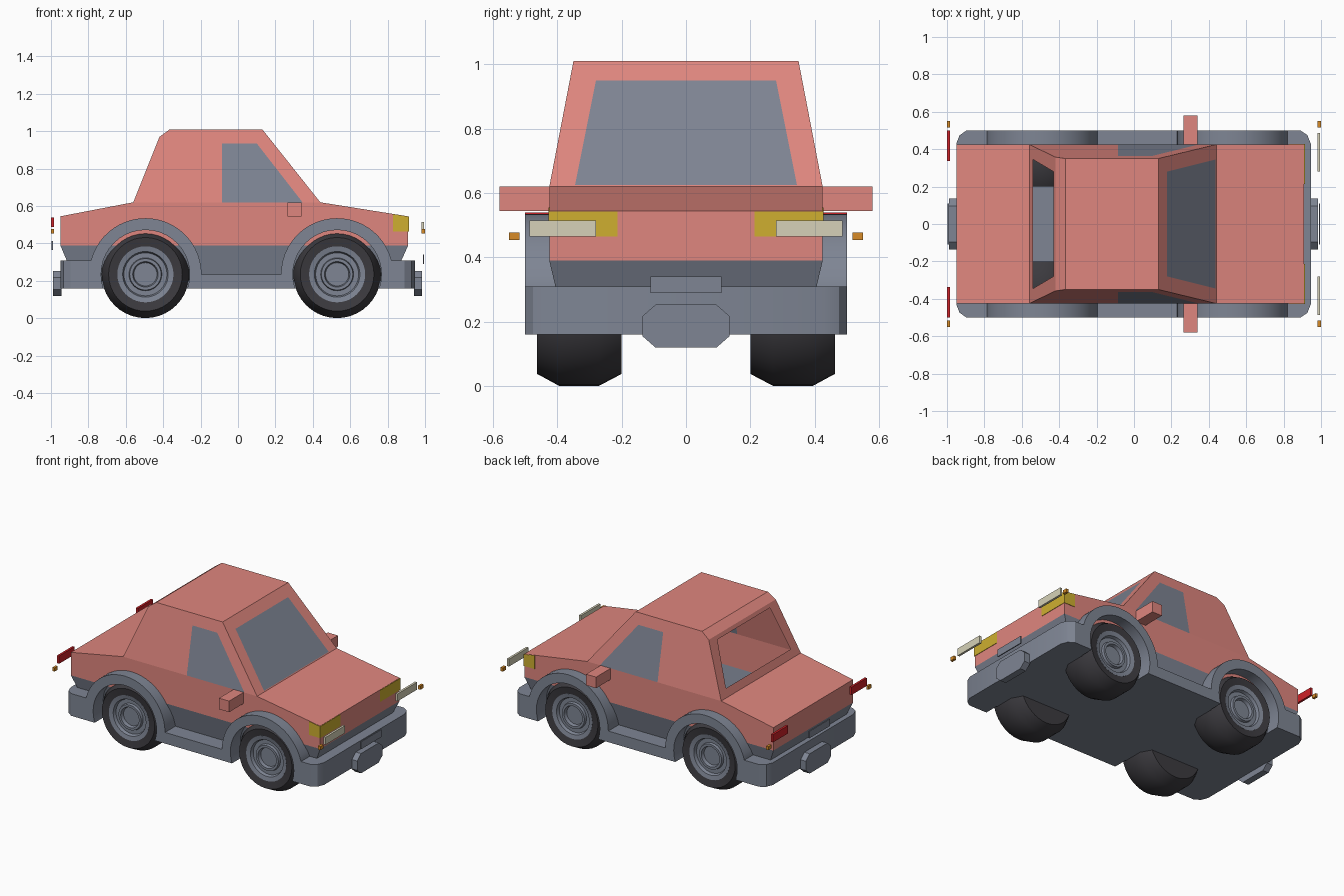
import bpy, bmesh, math

if "Cube" in bpy.data.objects:
    bpy.data.objects.remove(bpy.data.objects["Cube"])


def material(name, rgb):
    m = bpy.data.materials.new(name)
    m.use_nodes = True
    m.diffuse_color = (*rgb, 1)
    m.node_tree.nodes["Principled BSDF"].inputs["Base Color"].default_value = (*rgb, 1)
    return m


RED = material("coral paint", (0.74, 0.24, 0.21))
GREY = material("slate grey", (0.21, 0.235, 0.295))
TYRE = material("dark rubber", (0.045, 0.043, 0.05))
YELLOW = material("headlight yellow", (0.62, 0.43, 0.03))
CREAM = material("lamp cream", (0.67, 0.64, 0.48))
ORANGE = material("indicator orange", (0.68, 0.26, 0.02))
TAIL = material("tail lamp red", (0.62, 0.015, 0.02))
made = []


def finish(name, bm, *mats):
    bmesh.ops.remove_doubles(bm, verts=bm.verts, dist=0.0001)
    bmesh.ops.recalc_face_normals(bm, faces=bm.faces)
    mesh = bpy.data.meshes.new(name)
    bm.to_mesh(mesh)
    bm.free()
    for m in mats:
        mesh.materials.append(m)
    ob = bpy.data.objects.new(name, mesh)
    bpy.context.collection.objects.link(ob)
    made.append(ob)
    return ob


def face(bm, pts, mat=0):
    f = bm.faces.new([bm.verts.new(p) for p in pts])
    f.material_index = mat


def prism(name, pts, axis, a, b, mat):
    """Extrude a 2D outline from a to b along an axis."""
    place = {"x": lambda u, v, t: (t, u, v),
             "y": lambda u, v, t: (u, t, v),
             "z": lambda u, v, t: (u, v, t)}[axis]
    bm = bmesh.new()
    n = len(pts)
    face(bm, [place(*p, a) for p in pts])
    face(bm, [place(*p, b) for p in pts])
    for i in range(n):
        p, q = pts[i], pts[(i + 1) % n]
        face(bm, [place(*p, a), place(*q, a), place(*q, b), place(*p, b)])
    return finish(name, bm, mat)


def box(name, x, y, z, mat):
    return prism(name, [(x[0], y[0]), (x[1], y[0]), (x[1], y[1]), (x[0], y[1])],
                 "z", z[0], z[1], mat)


def arc(cx, cz, r, a0, a1, n=24):
    angles = [math.radians(a0 + (a1 - a0) * i / n) for i in range(n + 1)]
    return [(cx + r * math.cos(a), cz + r * math.sin(a)) for a in angles]


# Body shell: one outline, cabin sides leaning inward above the belt line
BELT, ROOF, HALF = 0.62, 1.01, 0.425


def side_point(x, z, s):
    lean = max(0, (z - BELT) / (ROOF - BELT))
    return (x, s * (HALF - 0.075 * lean), z)


tail_low, tail_top, rear_base = (-0.95, 0.39), (-0.95, 0.545), (-0.56, BELT)
rear_top, roof_back, roof_front = (-0.42, 0.97), (-0.365, ROOF), (0.13, ROOF)
screen_base, nose_top, nose_low = (0.44, BELT), (0.91, 0.545), (0.91, 0.39)
window = [(-0.085, BELT), (-0.085, 0.935), (0.10, 0.935), (0.345, BELT)]

bm = bmesh.new()
for s in (1, -1):
    def panel(pts, mat=0):
        face(bm, [side_point(x, z, s) for x, z in pts], mat)
    panel([tail_low, tail_top, rear_base, screen_base, nose_top, nose_low])
    panel([rear_base, rear_top, roof_back, roof_front, window[2], window[1], window[0]])
    panel([roof_front, screen_base, window[3], window[2]])
    panel(window, 1)


def strip(p, q):
    face(bm, [side_point(*p, 1), side_point(*q, 1), side_point(*q, -1), side_point(*p, -1)])


def framed(base, top, low, high, glazed):
    """Sloped panel with a tapered window, open or glazed."""
    def at(z, y):
        t = (z - base[1]) / (top[1] - base[1])
        return (base[0] + t * (top[0] - base[0]), y, z)
    outer = [side_point(*base, 1), side_point(*top, 1), side_point(*top, -1), side_point(*base, -1)]
    inner = [at(low, 0.345), at(high, 0.28), at(high, -0.28), at(low, -0.345)]
    for i in range(4):
        j = (i + 1) % 4
        face(bm, [outer[i], outer[j], inner[j], inner[i]])
    if glazed:
        face(bm, inner, 1)


for p, q in ((tail_low, tail_top), (tail_top, rear_base), (rear_top, roof_back),
             (roof_back, roof_front), (screen_base, nose_top), (nose_top, nose_low)):
    strip(p, q)
framed(rear_base, rear_top, 0.67, 0.945, False)
framed(screen_base, roof_front, 0.625, 0.95, True)
finish("body_shell", bm, RED, GREY)

# Tapered skirt under the body
bm = bmesh.new()


def ring(x0, x1, y, z):
    return [(x0, -y, z), (x1, -y, z), (x1, y, z), (x0, y, z)]


upper, lower = ring(-0.95, 0.91, HALF, 0.39), ring(-0.87, 0.825, 0.38, 0.2)
for i in range(4):
    j = (i + 1) % 4
    face(bm, [upper[i], upper[j], lower[j], lower[i]])
finish("body_skirt", bm, GREY)

# Floor pan and bumpers with cut corners
box("floor_pan", (-0.88, 0.88), (-0.4, 0.4), (0.16, 0.2), GREY)
for name, d, inner, end in (("front_bumper", 1, 0.82, 0.945), ("rear_bumper", -1, 0.785, 0.95)):
    half = [(inner, 0.5), (end - 0.055, 0.5), (end - 0.018, 0.475), (end, 0.43)]
    plan = half + [(x, -y) for x, y in reversed(half)]
    prism(name, [(d * x, y) for x, y in plan], "z", 0.16, 0.31, GREY)

# Fenders, sills and wheels on both sides
REAR, FRONT, AXLE = -0.495, 0.53, 0.235
a_out = math.degrees(math.asin(0.075 / 0.3))
a_cut = math.degrees(math.asin(0.075 / 0.237))
fender = [(-0.785, 0.16)]
fender += arc(REAR, AXLE, 0.3, 180 - a_out, 0)
fender += arc(FRONT, AXLE, 0.3, 180, a_out)
fender += [(0.82, 0.16)]
fender += arc(FRONT, AXLE, 0.237, -a_cut, 180 + a_cut)
fender += arc(REAR, AXLE, 0.237, -a_cut, 180 + a_cut)


def lathe(name, profile, cx, s, mat, n=40):
    """Spin (radius, y) points round a wheel axle."""
    bm = bmesh.new()
    rings = [[(x, s * y, z) for x, z in arc(cx, AXLE, r, 0, 360, n)] for r, y in profile]
    for a, b in zip(rings, rings[1:]):
        for i in range(n):
            face(bm, [a[i], a[i + 1], b[i + 1], b[i]])
    for end in (rings[0], rings[-1]):
        face(bm, end[:-1])
    return finish(name, bm, mat)


tyre = [(0.1, 0.2), (0.197, 0.2), (0.234, 0.27), (0.234, 0.395), (0.197, 0.463), (0.148, 0.455), (0.14, 0.42)]
rim = [(0.15, 0.41), (0.15, 0.456), (0.122, 0.45), (0.115, 0.43), (0.088, 0.43),
       (0.084, 0.447), (0.068, 0.447), (0.062, 0.425)]
for s, side in ((1, "left"), (-1, "right")):
    prism(side + "_fenders", fender, "y", s * 0.39, s * 0.5, GREY)
    for cx, end in ((FRONT, "front"), (REAR, "rear")):
        lathe(f"{end}_{side}_tyre", tyre, cx, s, TYRE)
        lathe(f"{end}_{side}_rim", rim, cx, s, GREY)
    # Door mirror, wraparound headlight and lamps
    box(side + "_mirror", (0.265, 0.34), (s * 0.41, s * 0.58), (0.545, 0.62), RED)
    prism(side + "_headlight", [(0.83, 0.465), (0.913, 0.465), (0.913, 0.543), (0.83, 0.556)],
          "y", s * 0.213, s * 0.428, YELLOW)
    box(side + "_front_lamp", (0.98, 0.995), (s * 0.28, s * 0.487), (0.465, 0.515), CREAM)
    box(side + "_tail_lamp", (-1, -0.985), (s * 0.338, s * 0.5), (0.487, 0.54), TAIL)
    for end, x in (("front", (0.982, 1.0)), ("rear", (-1, -0.984))):
        box(f"{end}_{side}_indicator", x, (s * 0.517, s * 0.55), (0.454, 0.478), ORANGE)

# Plates and eight-sided bumper pads
box("front_plate", (0.988, 0.995), (-0.11, 0.11), (0.29, 0.34), GREY)
box("rear_plate", (-0.998, -0.99), (-0.11, 0.11), (0.365, 0.412), GREY)
pad = [(0.135, 0.155), (0.135, 0.218), (0.095, 0.253), (-0.095, 0.253),
       (-0.135, 0.218), (-0.135, 0.155), (-0.095, 0.12), (0.095, 0.12)]
prism("front_pad", pad, "x", 0.94, 0.985, GREY)
prism("rear_pad", pad, "x", -0.99, -0.945, GREY)

# Smooth curved parts, keeping edges sharp
bpy.ops.object.select_all(action="DESELECT")
for ob in made:
    ob.select_set(True)
bpy.context.view_layer.objects.active = made[0]
bpy.ops.object.shade_smooth_by_angle(angle=math.radians(30))
